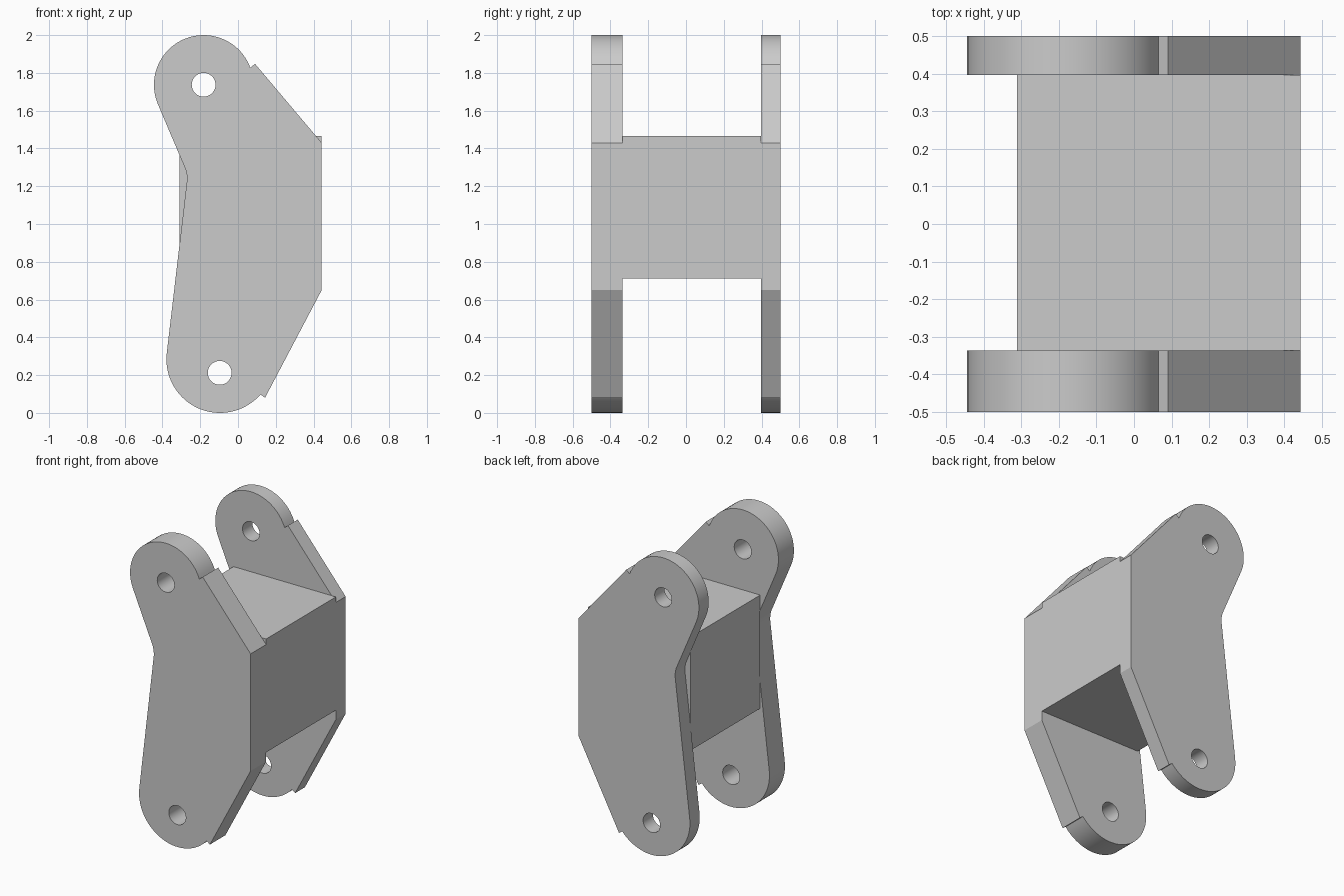
import bpy
from math import cos, sin, radians

if "Cube" in bpy.data.objects:
    bpy.data.objects.remove(bpy.data.objects["Cube"])


def arc(cx, cz, r, start, end, n):
    """Points along an arc, angles in degrees."""
    return [(cx + r * cos(radians(start + (end - start) * i / n)),
             cz + r * sin(radians(start + (end - start) * i / n))) for i in range(n + 1)]


# Side plate outline: two rounded lugs, small notches, chamfered right edge
outline = [(0.443, 0.65), (0.443, 1.43), (0.09, 1.848)]
outline += arc(-0.182, 1.737, 0.263, 20, 202.5, 40)
outline += [(-0.277, 1.288), (-0.271, 1.26), (-0.27, 1.23)]
outline += arc(-0.095, 0.284, 0.284, 173, 319, 36)
outline += [(0.143, 0.08)]

# Pin holes
holes = [arc(cx, cz, 0.063, 0, 360, 32)[:-1] for cx, cz in ((-0.182, 1.737), (-0.097, 0.212))]


def side_plate(name, y0, y1):
    curve = bpy.data.curves.new(name, 'CURVE')
    curve.dimensions = '2D'
    curve.fill_mode = 'BOTH'
    curve.extrude = (y1 - y0) / 2
    for pts in [outline] + holes:
        spline = curve.splines.new('POLY')
        spline.points.add(len(pts) - 1)
        for p, (x, z) in zip(spline.points, pts):
            p.co = (x, z, 0, 1)
        spline.use_cyclic_u = True
    ob = bpy.data.objects.new(name, curve)
    bpy.context.collection.objects.link(ob)
    ob.location.y = (y0 + y1) / 2
    ob.rotation_euler.x = radians(90)
    bpy.ops.object.select_all(action='DESELECT')
    ob.select_set(True)
    bpy.context.view_layer.objects.active = ob
    bpy.ops.object.convert(target='MESH')
    ob = bpy.context.object
    # Weld the caps to the walls
    bpy.ops.object.mode_set(mode='EDIT')
    bpy.ops.mesh.select_all(action='SELECT')
    bpy.ops.mesh.remove_doubles(threshold=0.0005)
    bpy.ops.mesh.normals_make_consistent(inside=False)
    bpy.ops.object.mode_set(mode='OBJECT')
    bpy.ops.object.shade_smooth_by_angle(angle=radians(25))


side_plate("front_plate", -0.5, -0.337)
side_plate("back_plate", 0.397, 0.5)

# Solid block joining the plates
x0, x1, y0, y1, z0, z1 = -0.311, 0.443, -0.337, 0.397, 0.712, 1.467
bpy.ops.mesh.primitive_cube_add(size=1, location=((x0 + x1) / 2, (y0 + y1) / 2, (z0 + z1) / 2))
block = bpy.context.object
block.name = "centre_block"
block.scale = (x1 - x0, y1 - y0, z1 - z0)
bpy.ops.object.transform_apply(location=False, rotation=False, scale=True)
